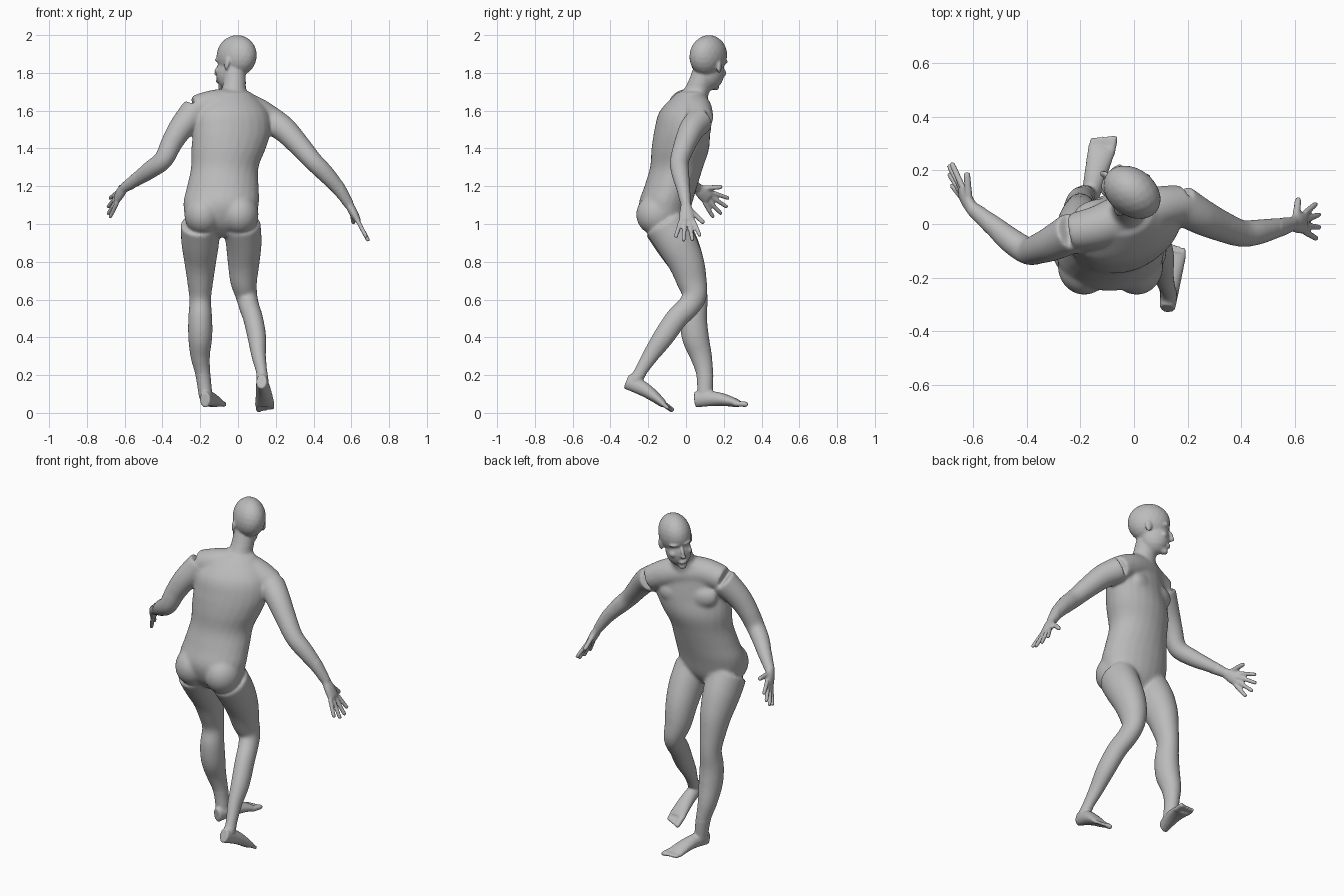
import bpy, bmesh, math
from mathutils import Vector, Matrix

if "Cube" in bpy.data.objects:
    bpy.data.objects.remove(bpy.data.objects["Cube"])

bm = bmesh.new()
X, Y, Z = Vector((1, 0, 0)), Vector((0, 1, 0)), Vector((0, 0, 1))
SEGMENTS, STEPS = 24, 5


def spline(keys):
    """Smooth curve through key tuples, component by component."""
    padded = [keys[0]] + list(keys) + [keys[-1]]
    result = []
    for before, start, end, after in zip(padded, padded[1:], padded[2:], padded[3:]):
        for step in range(STEPS):
            t = step / STEPS
            result.append([b + t * ((c - a) + t * ((2 * a - 5 * b + 4 * c - d)
                           + t * (3 * (b - c) + d - a))) / 2
                           for a, b, c, d in zip(before, start, end, after)])
    result.append(list(keys[-1]))
    return result


def oval(centre, u, v):
    angles = [math.tau * i / SEGMENTS for i in range(SEGMENTS)]
    return [centre + u * math.cos(angle) + v * math.sin(angle) for angle in angles]


def skin_rings(rings):
    """Bridge rings of points into a closed tube."""
    loops = [[bm.verts.new(point) for point in ring] for ring in rings]
    for low, high in zip(loops, loops[1:]):
        for i in range(SEGMENTS):
            j = (i + 1) % SEGMENTS
            bm.faces.new((low[i], low[j], high[j], high[i]))
    bm.faces.new(loops[0][::-1])
    bm.faces.new(loops[-1])


def limb(keys, side=X, flat=(1, 1)):
    """Tube through x, y, z, radius; flat scales the depth at either end."""
    path = spline(keys)
    last = len(path) - 1
    points = [Vector(key[:3]) for key in path]
    rings = []
    for i, key in enumerate(path):
        along = (points[min(i + 1, last)] - points[max(i - 1, 0)]).normalized()
        across = (side - along * side.dot(along)).normalized()
        depth = flat[0] + (flat[1] - flat[0]) * i / last
        rings.append(oval(points[i], across * key[3], along.cross(across) * key[3] * depth))
    skin_rings(rings)


def blob(centre, size, frame=Matrix(), turn=0, axis='Z'):
    """Stretched ball."""
    place = (frame @ Matrix.Translation(centre)
             @ Matrix.Rotation(math.radians(turn), 4, axis) @ Matrix.Diagonal((*size, 1)))
    bmesh.ops.create_icosphere(bm, subdivisions=3, radius=1, matrix=place)


def digit(base, tip, radius, side):
    """Finger or toe with a rounded end."""
    near = base.lerp(tip, .9)
    limb([(*base, radius), (*near, radius * .9), (*tip, radius * .4)], side)


def hand(wrist, knuckles, across, palm_side):
    """Palm, four fanned fingers and a thumb; across points to the first finger."""
    wrist, knuckles = Vector(wrist), Vector(knuckles)
    along = (knuckles - wrist).normalized()
    across = (across - along * across.dot(along)).normalized()
    palm = across.cross(along) * palm_side
    middle = wrist.lerp(knuckles, .5)
    limb([(*wrist, .028), (*middle, .038), (*knuckles, .042)], across, (.8, .4))
    for i, length in enumerate((.1, .12, .12, .1)):
        offset = 1.5 - i
        fan = math.radians(12 * offset)
        base = knuckles + across * offset * .023
        tip = base + (along * math.cos(fan) + across * math.sin(fan)) * length
        digit(base, tip, .012, palm)
    root = wrist.lerp(knuckles, .25) + across * .015
    digit(root, root + (along + across) * .075 + palm * .025, .014, palm)


def foot(heel, ball, inner, reach):
    """Arched foot flattening to the ball, then five toes; inner is the big toe side."""
    heel, ball, reach = Vector(heel), Vector(ball), Vector(reach)
    keys = []
    for i in range(5):
        t = i / 4
        centre = heel.lerp(ball, t) + Z * .015 * math.sin(math.pi * t)
        keys.append((*centre, .028 + .024 * t))
    limb(keys, X, (1.5, .35))
    across = Z.cross(reach).normalized() * inner
    for i in range(5):
        base = ball + across * (.037 - .019 * i) - reach * .3
        tip = base + reach * (1.3 - .1 * i)
        digit(base, tip, .015 if i == 0 else .011, X)


# Torso: height, x, y, half width, half depth; the chest twists above the waist
torso = [(.93, -.09, -.1, .06, .05), (1, -.09, -.11, .17, .11), (1.1, -.09, -.11, .2, .14),
         (1.2, -.08, -.08, .19, .14), (1.3, -.07, -.05, .18, .14), (1.4, -.05, -.03, .2, .15),
         (1.5, -.03, -.02, .21, .14), (1.6, -.03, -.01, .19, .12), (1.7, -.03, .03, .1, .07)]
rings = []
for z, x, y, wide, deep in spline(torso):
    twist = Matrix.Rotation(math.radians(17) * min(max(3 * (z - 1.15), 0), 1), 3, 'Z')
    rings.append(oval(Vector((x, y, z)), twist @ X * wide, twist @ Y * deep))
skin_rings(rings)

# Chest and buttocks
for x, y in ((-.15, .05), (.02, .09)):
    blob((x, y, 1.51), (.08, .04, .06), turn=17)
for x in (-.185, .01):
    blob((x, -.155, 1.05), (.1, .11, .11))

# Shoulder girdle, lower on the left, and neck
limb([(-.23, -.03, 1.61, .07), (-.13, -.01, 1.63, .08), (-.03, .03, 1.63, .085),
      (.08, .06, 1.6, .08), (.18, .075, 1.55, .07)], Y)
limb([(-.03, .03, 1.64, .08), (-.02, .065, 1.72, .063), (-.02, .1, 1.82, .06)])

# Head, turned to its right and rolled a little
head = (Matrix.Translation((-.015, .118, 1.85))
        @ Matrix.Rotation(math.radians(52), 4, 'Z') @ Matrix.Rotation(math.radians(7), 4, 'Y'))
blob((0, -.006, .04), (.088, .117, .111), head)
blob((0, .025, -.05), (.07, .083, .095), head)
nose, nose_tip, lips, chin = (0, .11, -.035), (0, .12, -.055), (0, .1, -.095), (0, .08, -.13)
blob(nose, (.011, .018, .036), head, 15, 'X')
blob(nose_tip, (.014, .015, .01), head)
blob(lips, (.024, .012, .013), head)
blob(chin, (.025, .022, .018), head)
for side in (-1, 1):
    brow, cheek, ear = (side * .035, .09, .013), (side * .043, .075, -.045), (side * .086, -.01, -.01)
    blob(brow, (.03, .017, .009), head, -side * 22)
    blob(cheek, (.022, .02, .018), head)
    blob(ear, (.009, .02, .034), head, side * 18)

# Arms: shoulder, elbow, wrist
limb([(-.225, -.03, 1.6, .078), (-.3, -.07, 1.51, .067), (-.35, -.09, 1.43, .058),
      (-.395, -.1, 1.34, .052), (-.46, -.06, 1.29, .048), (-.53, 0, 1.24, .038),
      (-.605, .06, 1.19, .026)], Y)
limb([(.17, .075, 1.55, .075), (.245, .03, 1.5, .068), (.33, -.01, 1.41, .058),
      (.4, -.035, 1.33, .051), (.46, -.03, 1.27, .048), (.53, -.015, 1.19, .038),
      (.59, 0, 1.1, .026)], Y)

# Hands
hand((-.605, .06, 1.19), (-.64, .12, 1.14), Vector((0, .6, .75)), -1)
hand((.59, 0, 1.1), (.635, .005, 1.015), Y, 1)

# Legs: the right one straight, the left one bent with its heel raised
thick = (1.13, 1.13)
limb([(-.2, -.11, 1, .105), (-.2, -.05, .9, .1), (-.2, 0, .8, .085), (-.2, .03, .7, .07),
      (-.2, .05, .6, .058), (-.2, .04, .5, .064), (-.2, .05, .4, .064), (-.2, .08, .3, .052),
      (-.185, .1, .2, .04), (-.17, .1, .08, .036)], X, thick)
limb([(.02, -.11, 1, .1), (.03, -.05, .9, .095), (.03, 0, .8, .085), (.03, .03, .7, .072),
      (.045, .045, .62, .058), (.06, .01, .56, .054), (.08, -.05, .5, .053),
      (.1, -.12, .4, .05), (.11, -.19, .3, .039), (.125, -.24, .22, .031),
      (.13, -.27, .17, .032)], X, thick)

# Feet
foot((-.175, .048, .07), (-.12, .28, .048), -1, (.012, .055, -.003))
foot((.125, -.315, .168), (.143, -.115, .043), 1, (.004, .045, -.033))

# Fuse the parts into one skin
bmesh.ops.recalc_face_normals(bm, faces=bm.faces)
parts = bpy.data.meshes.new("body_parts")
bm.to_mesh(parts)
bm.free()
body = bpy.data.objects.new("body", parts)
bpy.context.collection.objects.link(body)
fuse = body.modifiers.new("fuse", 'REMESH')
fuse.mode, fuse.voxel_size = 'VOXEL', .0065
skin = bpy.data.meshes.new_from_object(body.evaluated_get(bpy.context.evaluated_depsgraph_get()))
body.modifiers.clear()
body.data = skin

# Soften the joins, keeping hands, feet and face crisp
bm = bmesh.new()
bm.from_mesh(skin)
joins = [v for v in bm.verts if abs(v.co.x) < .55 and .2 < v.co.z < 1.74]
for verts, rounds in ((bm.verts[:], 2), (joins, 14)):
    for _ in range(rounds):
        bmesh.ops.smooth_vert(bm, verts=verts, factor=.5,
                              use_axis_x=True, use_axis_y=True, use_axis_z=True)
for face in bm.faces:
    face.smooth = True
bm.to_mesh(skin)
bm.free()

# Plain grey material
grey = bpy.data.materials.new("plain_grey")
grey.use_nodes = True
colour = (.5, .5, .5, 1)
grey.diffuse_color = colour
grey.node_tree.nodes["Principled BSDF"].inputs["Base Color"].default_value = colour
skin.materials.clear()
skin.materials.append(grey)
